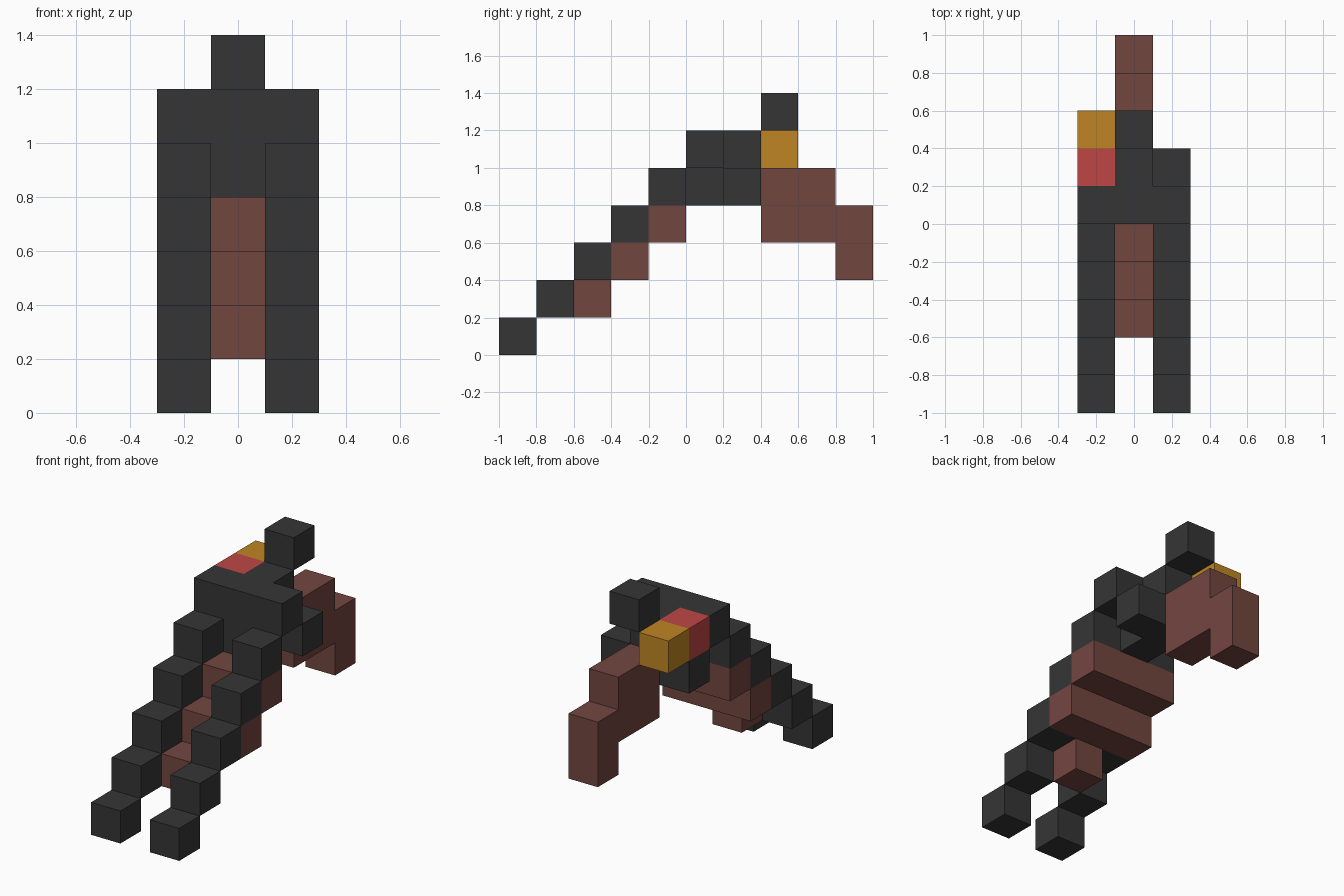
import bpy, bmesh
from mathutils import Vector

if "Cube" in bpy.data.objects:
    bpy.data.objects.remove(bpy.data.objects["Cube"], do_unlink=True)

U = 0.2  # side of one block


def material(name, rgb):
    m = bpy.data.materials.new(name)
    m.use_nodes = True
    m.diffuse_color = (*rgb, 1)
    m.node_tree.nodes["Principled BSDF"].inputs["Base Color"].default_value = (*rgb, 1)
    return m


charcoal = material("charcoal", (0.036, 0.036, 0.036))
brown = material("brown", (0.171, 0.061, 0.051))
amber = material("amber", (0.521, 0.235, 0.017))
red = material("red", (0.521, 0.061, 0.061))


def box(x0, x1, y0, y1, z0, z1):
    """Set of grid blocks in a range; x is -1..1, y is 0..9 from the front, z is 0..6."""
    return {(x, y, z) for x in range(x0, x1 + 1)
            for y in range(y0, y1 + 1) for z in range(z0, z1 + 1)}


def blocks(name, cells, mat):
    """Build the outer skin of a group of blocks as one flat-shaded mesh."""
    bm = bmesh.new()
    for c in sorted(cells):
        centre = Vector((c[0] * U, (c[1] + 0.5) * U - 1, (c[2] + 0.5) * U))
        for axis in range(3):
            for s in (-1, 1):
                near = list(c)
                near[axis] += s
                if tuple(near) in cells:
                    continue
                n, a, b = Vector(), Vector(), Vector()
                n[axis], a[(axis + 1) % 3], b[(axis + 2) % 3] = s, s, 1
                bm.faces.new([bm.verts.new(centre + (n + i * a + j * b) * U / 2)
                              for i, j in ((-1, -1), (1, -1), (1, 1), (-1, 1))])
    bmesh.ops.remove_doubles(bm, verts=bm.verts[:], dist=0.001)
    bmesh.ops.dissolve_limit(bm, angle_limit=0.01, verts=bm.verts[:], edges=bm.edges[:])
    mesh = bpy.data.meshes.new(name)
    bm.to_mesh(mesh)
    bm.free()
    mesh.materials.append(mat)
    obj = bpy.data.objects.new(name, mesh)
    bpy.context.collection.objects.link(obj)
    return obj


# Two stepped prongs climbing toward the back
for side, x in (("left", 1), ("right", -1)):
    prong = blocks(side + "_prong", box(x, x, 0, 0, 0, 0), charcoal)
    steps = prong.modifiers.new("steps", 'ARRAY')
    steps.count = 5
    steps.use_relative_offset = False
    steps.use_constant_offset = True
    steps.constant_offset_displace = (0, U, U)

# Brown stair tucked under the prongs
blocks("lower_stair", box(0, 0, 2, 2, 1, 1), brown)
blocks("middle_stair", box(-1, 1, 3, 3, 2, 2), brown)
blocks("upper_stair", box(-1, 1, 4, 4, 3, 3), brown)

# Central body: cross slab, core and rear bar
blocks("body", box(-1, 1, 5, 5, 5, 5) | box(0, 0, 5, 6, 4, 5) | box(-1, 1, 6, 6, 4, 4), charcoal)

# Raised sight block behind the body
blocks("sight", box(0, 0, 7, 7, 6, 6), charcoal)

# Coloured blocks on the right shoulder
blocks("red_block", box(-1, -1, 6, 6, 5, 5), red)
blocks("amber_block", box(-1, -1, 7, 7, 5, 5), amber)

# Bent handle at the back
blocks("handle", box(0, 0, 7, 8, 3, 4) | box(0, 0, 9, 9, 2, 3), brown)
